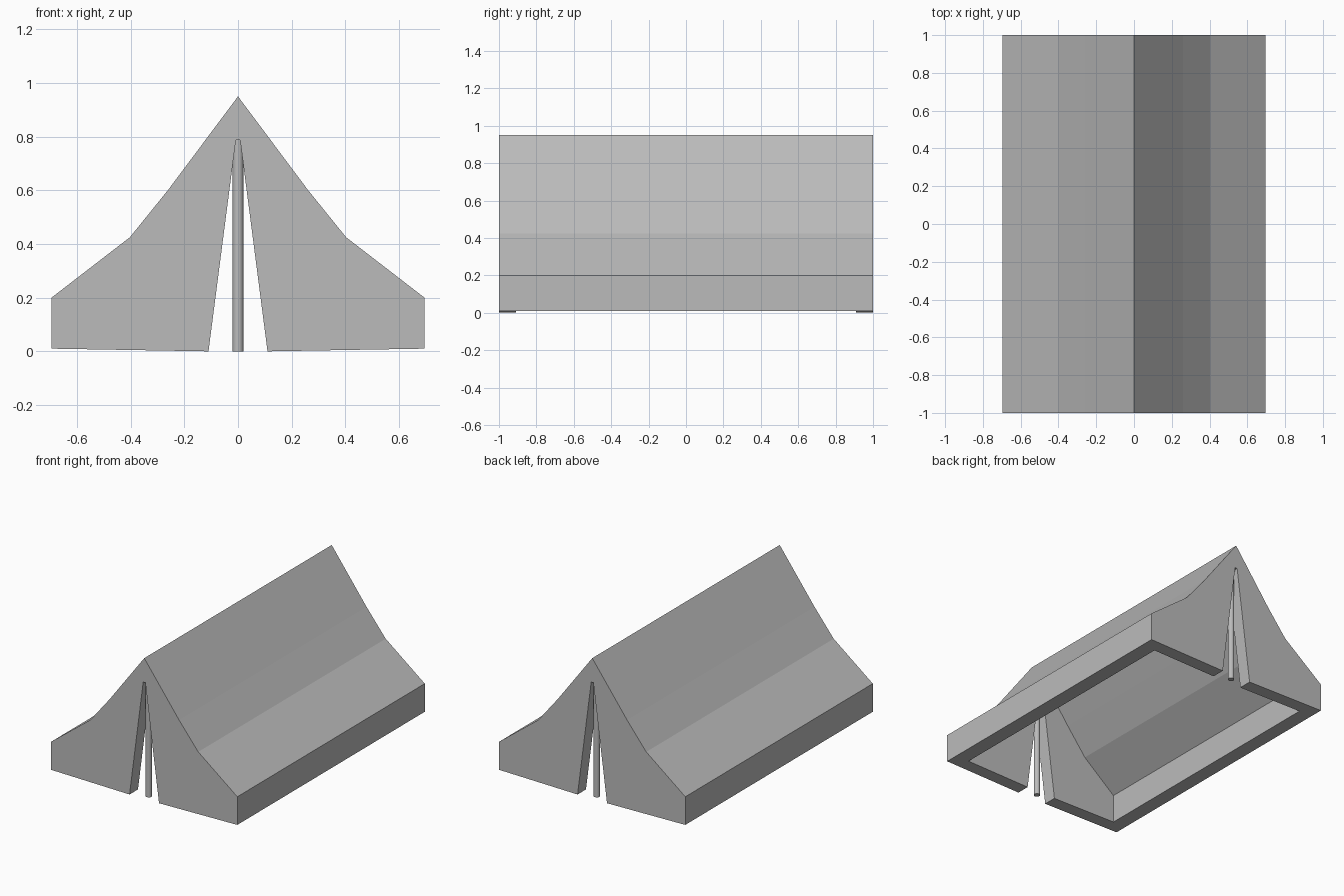
import bpy
import bmesh

cube = bpy.data.objects.get("Cube")
if cube:
    bpy.data.objects.remove(cube, do_unlink=True)

GREY = (0.5, 0.5, 0.5, 1)
mat = bpy.data.materials.new("grey canvas")
mat.use_nodes = True
mat.diffuse_color = GREY
mat.node_tree.nodes["Principled BSDF"].inputs["Base Color"].default_value = GREY


def finish(name, bm):
    bmesh.ops.recalc_face_normals(bm, faces=bm.faces)
    mesh = bpy.data.meshes.new(name)
    bm.to_mesh(mesh)
    bm.free()
    mesh.materials.append(mat)
    obj = bpy.data.objects.new(name, mesh)
    bpy.context.collection.objects.link(obj)
    return obj


def prism(name, half, depth):
    """Mirror a half profile (x, z) across x = 0 and extrude it along y."""
    left = [(-x, z) for x, z in reversed(half) if x > 0]
    bm = bmesh.new()
    face = bm.faces.new([bm.verts.new((x, -depth, z)) for x, z in half + left])
    ext = bmesh.ops.extrude_face_region(bm, geom=[face])["geom"]
    verts = [v for v in ext if isinstance(v, bmesh.types.BMVert)]
    bmesh.ops.translate(bm, verts=verts, vec=(0, 2 * depth, 0))
    return finish(name, bm)


def select_only(obj):
    bpy.ops.object.select_all(action='DESELECT')
    obj.select_set(True)
    bpy.context.view_layer.objects.active = obj


# Canvas body with flared roof and low side walls
tent = prism("tent_canvas", [(0, 0.95), (0.26, 0.602), (0.403, 0.425),
                             (0.695, 0.2), (0.695, 0.01), (0.11, 0)], 1)

# Hollow interior, and a door slit through both gable ends
interior = prism("interior_cutter", [(0, 0.86), (0.22, 0.567), (0.36, 0.39),
                                     (0.595, 0.2), (0.595, -0.1)], 0.91)
slit = prism("door_cutter", [(0.008, 0.787), (0.11, 0), (0.123, -0.1)], 1.1)

for cutter in (interior, slit):
    cutter.hide_render = True
    mod = tent.modifiers.new(cutter.name, 'BOOLEAN')
    mod.operation = 'DIFFERENCE'
    mod.solver = 'EXACT'
    mod.object = cutter
    select_only(tent)
    bpy.ops.object.modifier_apply(modifier=mod.name)
    bpy.data.objects.remove(cutter, do_unlink=True)

# Upright poles standing in the two door slits
for name, y in (("front_pole", -0.95), ("back_pole", 0.95)):
    bm = bmesh.new()
    bmesh.ops.create_cone(bm, cap_ends=True, segments=16, radius1=0.02,
                          radius2=0.02, depth=0.82)
    bmesh.ops.translate(bm, verts=bm.verts, vec=(0, y, 0.41))
    select_only(finish(name, bm))
    bpy.ops.object.shade_smooth_by_angle()
